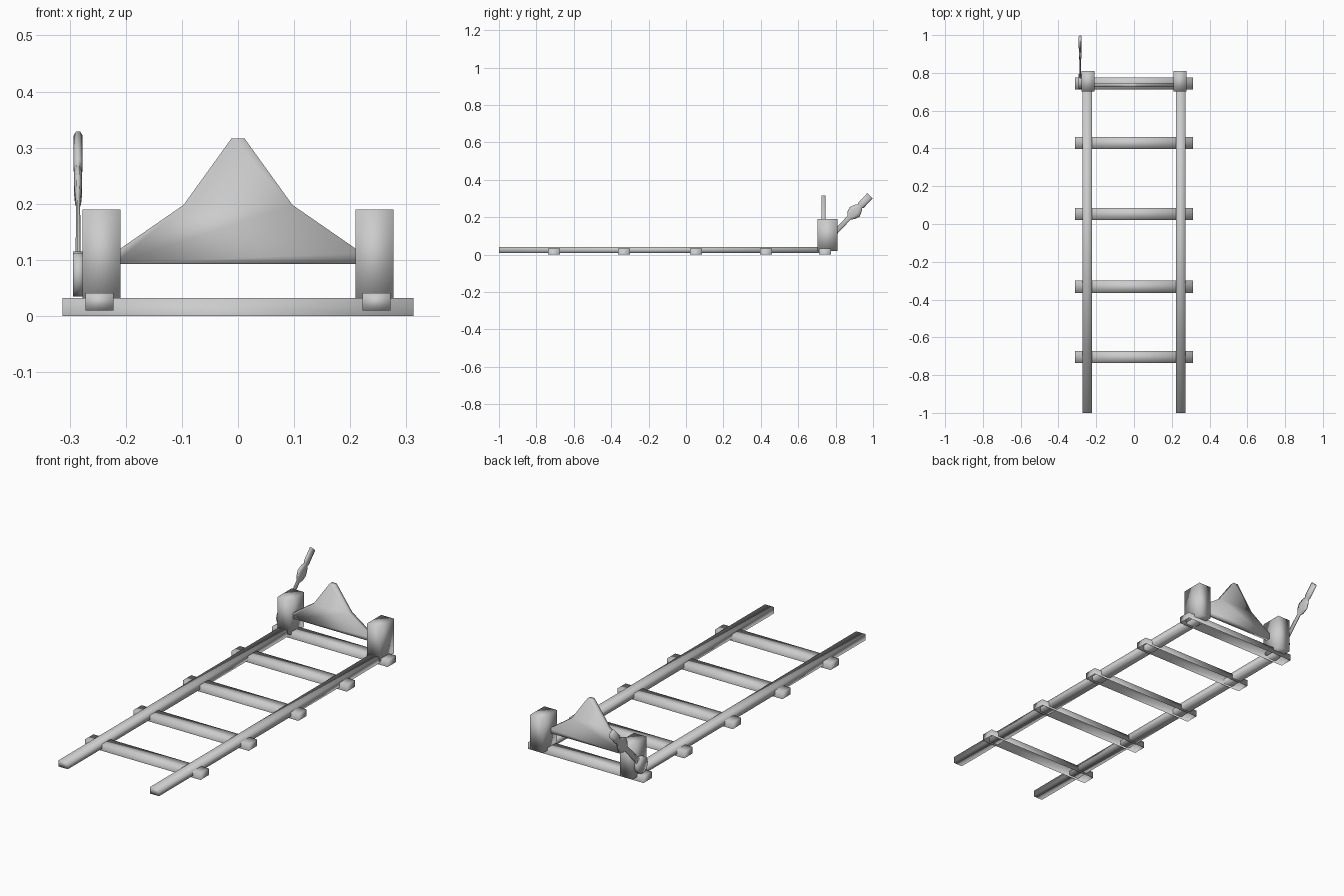
import bpy, bmesh, math
from mathutils import Vector

default = bpy.data.objects.get("Cube")
if default:
    bpy.data.objects.remove(default, do_unlink=True)

GREY = (0.6, 0.6, 0.6, 1)
mat = bpy.data.materials.new("plain grey")
mat.use_nodes = True
mat.diffuse_color = GREY
shader = next(n for n in mat.node_tree.nodes if n.type == "BSDF_PRINCIPLED")
shader.inputs["Base Color"].default_value = GREY
shader.inputs["Roughness"].default_value = 0.8


def finish(name, bm):
    """Turn a bmesh into a soft-shaded object."""
    for f in bm.faces:
        f.smooth = True
    mesh = bpy.data.meshes.new(name)
    bm.to_mesh(mesh)
    bm.free()
    mesh.materials.append(mat)
    obj = bpy.data.objects.new(name, mesh)
    bpy.context.collection.objects.link(obj)
    return obj


def box(name, low, high, open_bottom=False):
    bm = bmesh.new()
    bmesh.ops.create_cube(bm, size=1)
    low, high = Vector(low), Vector(high)
    for v in bm.verts:
        v.co = (low + high) / 2 + v.co * (high - low)
    if open_bottom:
        bm.normal_update()
        under = [f for f in bm.faces if f.normal.z < -0.5]
        bmesh.ops.delete(bm, geom=under, context="FACES_ONLY")
    return finish(name, bm)


def loft(name, rings):
    """Skin a list of equal rings of points and cap both ends."""
    bm = bmesh.new()
    loops = [[bm.verts.new(p) for p in ring] for ring in rings]
    count = len(loops[0])
    for a, b in zip(loops, loops[1:]):
        for i in range(count):
            j = (i + 1) % count
            bm.faces.new((a[i], a[j], b[j], b[i]))
    bm.faces.new(loops[0])
    bm.faces.new(loops[-1])
    bmesh.ops.recalc_face_normals(bm, faces=bm.faces[:])
    return finish(name, bm)


# Cross ties, hollow underneath
for i, y in enumerate((-0.705, -0.332, 0.053, 0.428, 0.744)):
    box(f"cross_tie_{i + 1}", (-0.313, y - 0.032, 0), (0.313, y + 0.032, 0.032), True)

# Rails and end posts on both sides
for side, s in (("left", 1), ("right", -1)):
    x = 0.247 * s
    box(f"{side}_rail", (x - 0.025, -1, 0.01), (x + 0.025, 0.75, 0.041))
    x = 0.243 * s
    box(f"{side}_post", (x - 0.034, 0.702, 0.02), (x + 0.034, 0.811, 0.19))

# Peaked buffer board between the posts
half = [(0.22, 0.093), (0.22, 0.113), (0.097, 0.198), (0.012, 0.316)]
outline = half + [(-x, z) for x, z in reversed(half)]
loft("buffer_board", [[(x, y, z) for x, z in outline] for y in (0.725, 0.747)])

# Lever pivot disc on the outside of the right post
LEVER_X = -0.285
pivot = Vector((LEVER_X, 0.755, 0.075))
angles = [math.tau * i / 16 for i in range(16)]
loft("lever_pivot", [[(x, pivot.y + 0.04 * math.cos(a), pivot.z + 0.04 * math.sin(a))
                      for a in angles] for x in (-0.294, -0.274)])

# Lever: slim rod, swollen middle and thicker grip
along = Vector((0, 0.229, 0.24)).normalized()
across = along.cross(Vector((1, 0, 0)))
stations = [  # distance, half width, half thickness
    (0, 0.015, 0.005), (0.17, 0.014, 0.004), (0.185, 0.03, 0.006),
    (0.213, 0.04, 0.008), (0.24, 0.028, 0.008), (0.255, 0.016, 0.007),
    (0.262, 0.022, 0.009), (0.332, 0.022, 0.009)]
ring = [math.tau * (i + 0.5) / 8 for i in range(8)]
loft("lever", [[pivot + along * d + across * (w * math.cos(a))
                + Vector((t * math.sin(a), 0, 0)) for a in ring]
               for d, w, t in stations])
